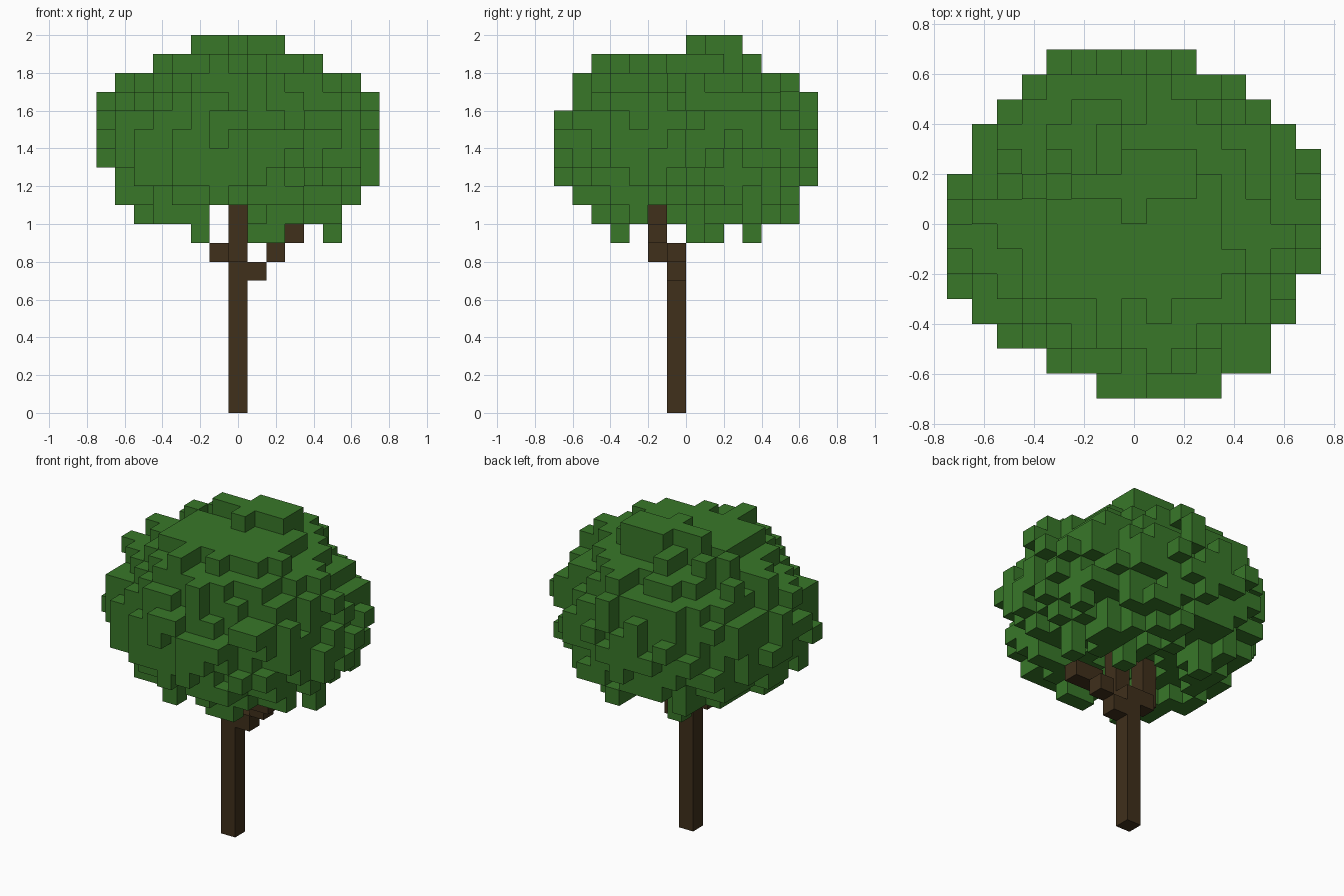
import bpy, bmesh, random
from mathutils import Vector

random.seed(5)
cube = bpy.data.objects.get("Cube")
if cube:
    bpy.data.objects.remove(cube, do_unlink=True)

CELL = 0.1  # blocks: x centred on multiples of CELL, y and z starting on them


def material(name, rgb):
    mat = bpy.data.materials.new(name)
    mat.use_nodes = True
    mat.diffuse_color = (*rgb, 1)
    bsdf = mat.node_tree.nodes["Principled BSDF"]
    bsdf.inputs["Base Color"].default_value = (*rgb, 1)
    bsdf.inputs["Roughness"].default_value = 0.9
    return mat


def block_mesh(name, cells, solid, mat):
    """Skin a set of blocks, leaving out faces hidden against any solid block."""
    bm = bmesh.new()
    for c in sorted(cells):
        centre = Vector((c[0], c[1] + 0.5, c[2] + 0.5)) * CELL
        for axis in range(3):
            for side in (-1, 1):
                nb = list(c)
                nb[axis] += side
                if tuple(nb) in solid:
                    continue
                n, u = Vector((0, 0, 0)), Vector((0, 0, 0))
                n[axis], u[(axis + 1) % 3] = side, 1
                v = n.cross(u)
                bm.faces.new([bm.verts.new(centre + (n + a * u + b * v) * CELL / 2)
                              for a, b in ((-1, -1), (1, -1), (1, 1), (-1, 1))])
    bmesh.ops.remove_doubles(bm, verts=bm.verts, dist=0.001)
    mesh = bpy.data.meshes.new(name)
    bm.to_mesh(mesh)
    bm.free()
    mesh.materials.append(mat)
    obj = bpy.data.objects.new(name, mesh)
    bpy.context.collection.objects.link(obj)


# Trunk and three branches climbing into the crown
wood = {(0, -1, k) for k in range(9)}
wood |= {(0, -2, k) for k in range(8, 13)}
wood |= {(1, -1, 7), (2, -1, 8), (2, -2, 9), (3, -2, 9)}
wood |= {(-1, -1, 8), (-2, -2, 9), (-2, -2, 10), (-2, -2, 11)}

# Crown outline: block limits per layer in x and y, and per row in plan
X_LIMITS = {10: (-5, 5), 11: (-6, 6), 12: (-6, 7), 13: (-7, 7), 14: (-7, 7),
            15: (-7, 7), 16: (-7, 7), 17: (-6, 6), 18: (-4, 4)}
Y_LIMITS = {10: (-5, 5), 11: (-6, 5), 12: (-7, 6), 13: (-7, 6), 14: (-7, 6),
            15: (-7, 6), 16: (-6, 6), 17: (-6, 5), 18: (-5, 3)}
PLAN = {-7: (-1, 3), -6: (-3, 5), -5: (-5, 5), -4: (-6, 6), -3: (-7, 6),
        -2: (-7, 7), -1: (-7, 7), 0: (-7, 7), 1: (-7, 7), 2: (-6, 7),
        3: (-6, 6), 4: (-5, 5), 5: (-4, 4), 6: (-3, 2)}


def radius(c):
    x, y, z = c[0] / 7.7, (c[1] + 0.5) / 7.2, (c[2] + 0.5 - 14) / 5.8
    return (x * x + y * y + z * z) ** 0.5


def is_open(i, j, k):
    """Gaps in the lowest layer and the hollow where the branches enter."""
    slot = k == 10 and (i == -1 or (j == -2 and i > 0))
    return slot or (k < 12 and i * i + (j + 1) ** 2 < 5)


allowed = []
for k, (x0, x1) in X_LIMITS.items():
    for j in range(Y_LIMITS[k][0], Y_LIMITS[k][1] + 1):
        for i in range(max(x0, PLAN[j][0]), min(x1, PLAN[j][1]) + 1):
            if not is_open(i, j, k) and (i, j, k) not in wood:
                allowed.append((i, j, k))

# Ragged rounded crown, thinner underneath
density = {10: 0.55, 11: 0.85}
leaves = {c for c in allowed
          if radius(c) < 1.01 - 0.16 * random.random()
          and random.random() < density.get(c[2], 1)}

# Small stepped cap on top
leaves |= {(0, 0, 19)} | {(i, 1, 19) for i in range(-2, 3)} | {(i, 2, 19) for i in range(3)}
leaves |= {(i, j, 18) for i, j, k in leaves if k == 19}

# Hanging leaf tips
for i, j in ((-2, 3), (-2, -4), (5, 0), (2, -4), (1, -4), (2, 1)):
    leaves |= {(i, j, 9), (i, j, 10), (i, j, 11)}

# Fill every outline block along each axis with one of the inner candidates
order = sorted(allowed, key=lambda c: radius(c) + 0.06 * random.random())
for axis in range(3):
    def flat(c):
        return c[:axis] + c[axis + 1:]
    filled = {flat(c) for c in leaves}
    for c in order:
        if flat(c) not in filled:
            leaves.add(c)
            filled.add(flat(c))

# Drop stray blocks that touch nothing
leaves = {c for c in leaves if any(
    tuple(c[a] + (s if a == axis else 0) for a in range(3)) in leaves
    for axis in range(3) for s in (-1, 1))}

solid = leaves | wood
block_mesh("trunk_and_branches", wood, solid, material("bark_brown", (0.050, 0.029, 0.011)))
block_mesh("leaf_crown", leaves, solid, material("leaf_green", (0.040, 0.185, 0.022)))
